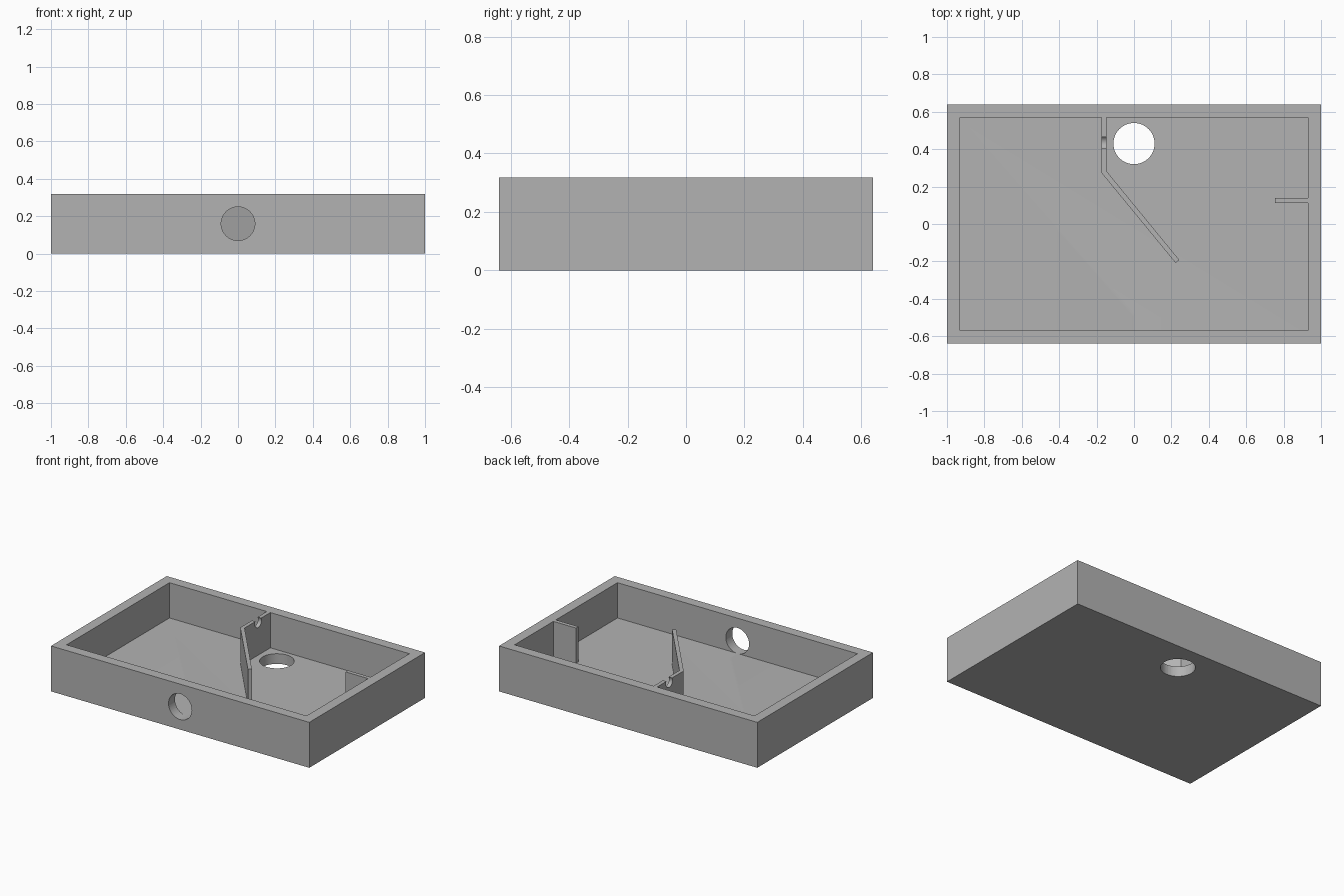
import bpy
import bmesh
from math import pi

cube = bpy.data.objects.get("Cube")
if cube:
    bpy.data.objects.remove(cube, do_unlink=True)

HX, HY, H = 1.0, 0.64, 0.318     # outer half sizes and height
WALL = 0.071                     # wall and floor thickness
IX, IY = HX - WALL, HY - WALL    # inner half sizes

grey = bpy.data.materials.new("plain grey")
grey.use_nodes = True
colour = (0.45, 0.45, 0.45, 1)
grey.diffuse_color = colour
grey.node_tree.nodes["Principled BSDF"].inputs["Base Color"].default_value = colour


def prism(name, outline, z0, z1):
    """Extrude a flat counter-clockwise outline from z0 up to z1."""
    bm = bmesh.new()
    face = bm.faces.new([bm.verts.new((x, y, z0)) for x, y in outline])
    top = bmesh.ops.extrude_face_region(bm, geom=[face])["geom"]
    bmesh.ops.translate(bm, vec=(0, 0, z1 - z0),
                        verts=[v for v in top if isinstance(v, bmesh.types.BMVert)])
    bmesh.ops.recalc_face_normals(bm, faces=bm.faces)
    mesh = bpy.data.meshes.new(name)
    bm.to_mesh(mesh)
    bm.free()
    mesh.materials.append(grey)
    obj = bpy.data.objects.new(name, mesh)
    bpy.context.collection.objects.link(obj)
    return obj


def rect(x0, x1, y0, y1):
    return [(x0, y0), (x1, y0), (x1, y1), (x0, y1)]


def rod(radius, depth, location, rotation=(0, 0, 0)):
    bpy.ops.mesh.primitive_cylinder_add(vertices=64, radius=radius, depth=depth,
                                        location=location, rotation=rotation)
    obj = bpy.context.object
    obj.data.materials.append(grey)
    return obj


def cut(obj, cutter):
    """Subtract the cutter, then discard it."""
    cutter.hide_render = True
    mod = obj.modifiers.new("cut", "BOOLEAN")
    mod.operation = "DIFFERENCE"
    mod.solver = "EXACT"
    mod.object = cutter
    bpy.ops.object.select_all(action="DESELECT")
    bpy.context.view_layer.objects.active = obj
    obj.select_set(True)
    bpy.ops.object.modifier_apply(modifier=mod.name)
    bpy.data.objects.remove(cutter, do_unlink=True)
    bpy.ops.object.shade_smooth_by_angle()


# Open tray with a round port in the front wall and a drain in the floor
tray = prism("tray", rect(-HX, HX, -HY, HY), 0, H)
cut(tray, prism("cavity", rect(-IX, IX, -IY, IY), WALL, H + 0.1))
cut(tray, rod(0.09, 0.3, (0, -HY, 0.16), (pi / 2, 0, 0)))
cut(tray, rod(0.11, 0.3, (0, 0.43, 0)))

# Bent divider with a rounded notch in its top edge
divider = prism("divider", [(-0.175, IY), (-0.175, 0.275), (0.222, -0.208),
                            (0.242, -0.192), (-0.148, 0.284), (-0.148, IY)], WALL, H)
cut(divider, rod(0.036, 0.1, (-0.16, 0.435, H - 0.018), (0, pi / 2, 0)))

# Short stub wall on the left side
prism("stub_wall", rect(0.755, IX, 0.113, 0.14), WALL, H)
